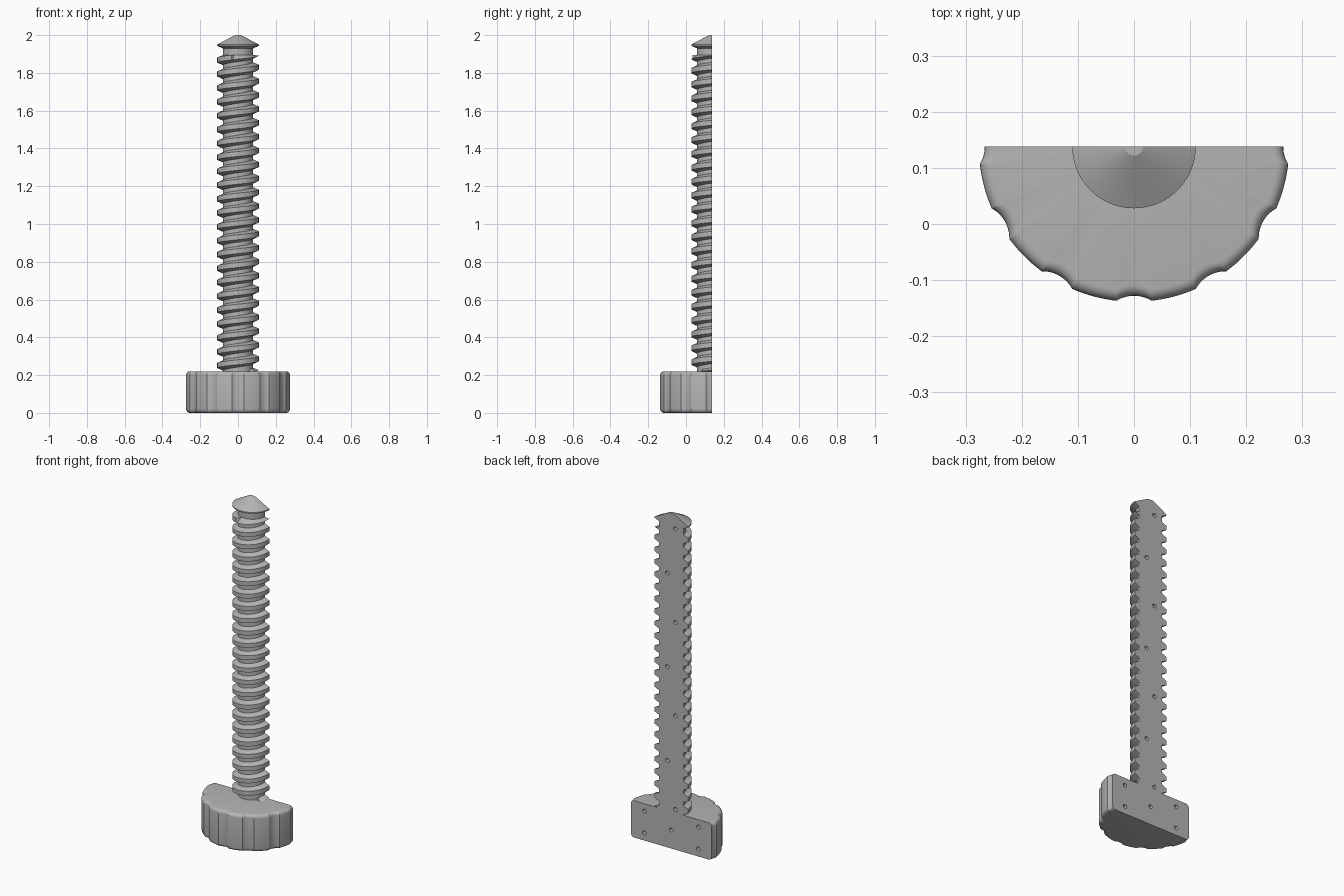
import bpy
import bmesh
import math
from mathutils import Matrix, Vector

cube = bpy.data.objects.get("Cube")
if cube:
    bpy.data.objects.remove(cube, do_unlink=True)

AXIS_Y = 0.138          # the flat cut plane runs through the screw axis
KNOB_R, KNOB_H, ROUND = 0.2765, 0.22, 0.02
CORE, CREST, PITCH = 0.08, 0.11, 0.0735
THREAD_LOW, THREAD_HIGH = 0.219, 1.895

grey = bpy.data.materials.new("plain_grey")
grey.use_nodes = True
colour = (0.46, 0.46, 0.46, 1)
grey.diffuse_color = colour
grey.node_tree.nodes["Principled BSDF"].inputs["Base Color"].default_value = colour


def make_object(name, bm):
    mesh = bpy.data.meshes.new(name)
    bm.to_mesh(mesh)
    bm.free()
    mesh.materials.append(grey)
    obj = bpy.data.objects.new(name, mesh)
    bpy.context.scene.collection.objects.link(obj)
    return obj


def half_lathe(name, rows, steps):
    """Sweep functions angle -> (radius, z) over the front half turn, then close the back."""
    bm = bmesh.new()
    grid = []
    for row in rows:
        line = []
        for i in range(steps + 1):
            a = math.pi * (i / steps - 1)
            r, z = row(a)
            line.append(bm.verts.new((r * math.cos(a), AXIS_Y + r * math.sin(a), z)))
        grid.append(line)
    for low, high in zip(grid, grid[1:]):
        for i in range(steps):
            bm.faces.new((low[i], low[i + 1], high[i + 1], high[i]))
    bmesh.ops.remove_doubles(bm, verts=bm.verts, dist=1e-5)
    bmesh.ops.edgeloop_fill(bm, edges=[e for e in bm.edges if e.is_boundary])
    bmesh.ops.recalc_face_normals(bm, faces=bm.faces)
    return make_object(name, bm)


def ring(r, z):
    return lambda a: (r, z)


# Knob outline: a circle with a shallow scallop every 30 degrees
HALF = math.radians(6.5)
DEEP = 0.266
flat = KNOB_R * math.cos(HALF)
scallop = (DEEP ** 2 + KNOB_R ** 2 - 2 * DEEP * flat) / (2 * (flat - DEEP))


def knob_radius(a):
    step = math.radians(30)
    p = a - step * round(a / step)
    if abs(p) >= HALF:
        return KNOB_R
    d = DEEP + scallop
    return d * math.cos(p) - math.sqrt(scallop ** 2 - (d * math.sin(p)) ** 2)


def knob_row(inset, z):
    return lambda a: (knob_radius(a) - inset, z)


arc = [math.pi / 2 * i / 5 for i in range(6)]
rim = [(ROUND * (1 - math.sin(t)), ROUND * (1 - math.cos(t))) for t in arc]
knob_rows = [ring(0, 0)]
knob_rows += [knob_row(inset, z) for inset, z in rim]
knob_rows += [knob_row(inset, KNOB_H - z) for inset, z in reversed(rim)]
knob_rows.append(ring(0, KNOB_H))
knob = half_lathe("knob", knob_rows, 360)


# Threaded shaft with a conical tip
def thread_row(r, offset):
    def row(a):
        z = 0.25 + offset + PITCH * (a + math.pi) / (2 * math.pi)
        if THREAD_LOW < z < THREAD_HIGH:
            return r, z
        return CORE, min(max(z, THREAD_LOW), THREAD_HIGH)
    return row


tooth = [(CORE, -0.026), (CREST, -0.013), (CREST, 0.013), (CORE, 0.026)]
shaft_rows = [ring(0, THREAD_LOW), ring(CORE, THREAD_LOW)]
for turn in range(-1, 24):
    shaft_rows += [thread_row(r, turn * PITCH + dz) for r, dz in tooth]
tip = [(CORE, THREAD_HIGH), (CORE, 1.93), (CREST, 1.943), (CREST, 1.95), (0.016, 2), (0, 2)]
shaft_rows += [ring(r, z) for r, z in tip]
shaft = half_lathe("threaded_shaft", shaft_rows, 48)


# Small pin holes in the flat back
def drill(obj, spots):
    bm = bmesh.new()
    turn = Matrix.Rotation(math.pi / 2, 4, "X")
    for x, z in spots:
        bmesh.ops.create_cone(bm, cap_ends=True, segments=16, radius1=0.012, radius2=0.012, depth=0.06,
                              matrix=Matrix.Translation(Vector((x, AXIS_Y, z))) @ turn)
    cutter = make_object("pin_hole_cutter", bm)
    cutter.hide_render = True
    mod = obj.modifiers.new("pin_holes", "BOOLEAN")
    mod.operation, mod.solver, mod.object = "DIFFERENCE", "EXACT", cutter
    bpy.context.view_layer.objects.active = obj
    bpy.ops.object.modifier_apply(modifier=mod.name)
    bpy.data.objects.remove(cutter, do_unlink=True)


drill(knob, [(s * 0.178, z) for s in (-1, 1) for z in (0.045, 0.175)] + [(0, 0.11)])
drill(shaft, [(0.027 if k % 2 else -0.027, 0.24 + 0.279 * k) for k in range(7)])

# Smooth curved faces, crisp edges
for obj in (knob, shaft):
    bpy.ops.object.select_all(action="DESELECT")
    obj.select_set(True)
    bpy.context.view_layer.objects.active = obj
    bpy.ops.object.shade_smooth_by_angle(angle=math.radians(28))
